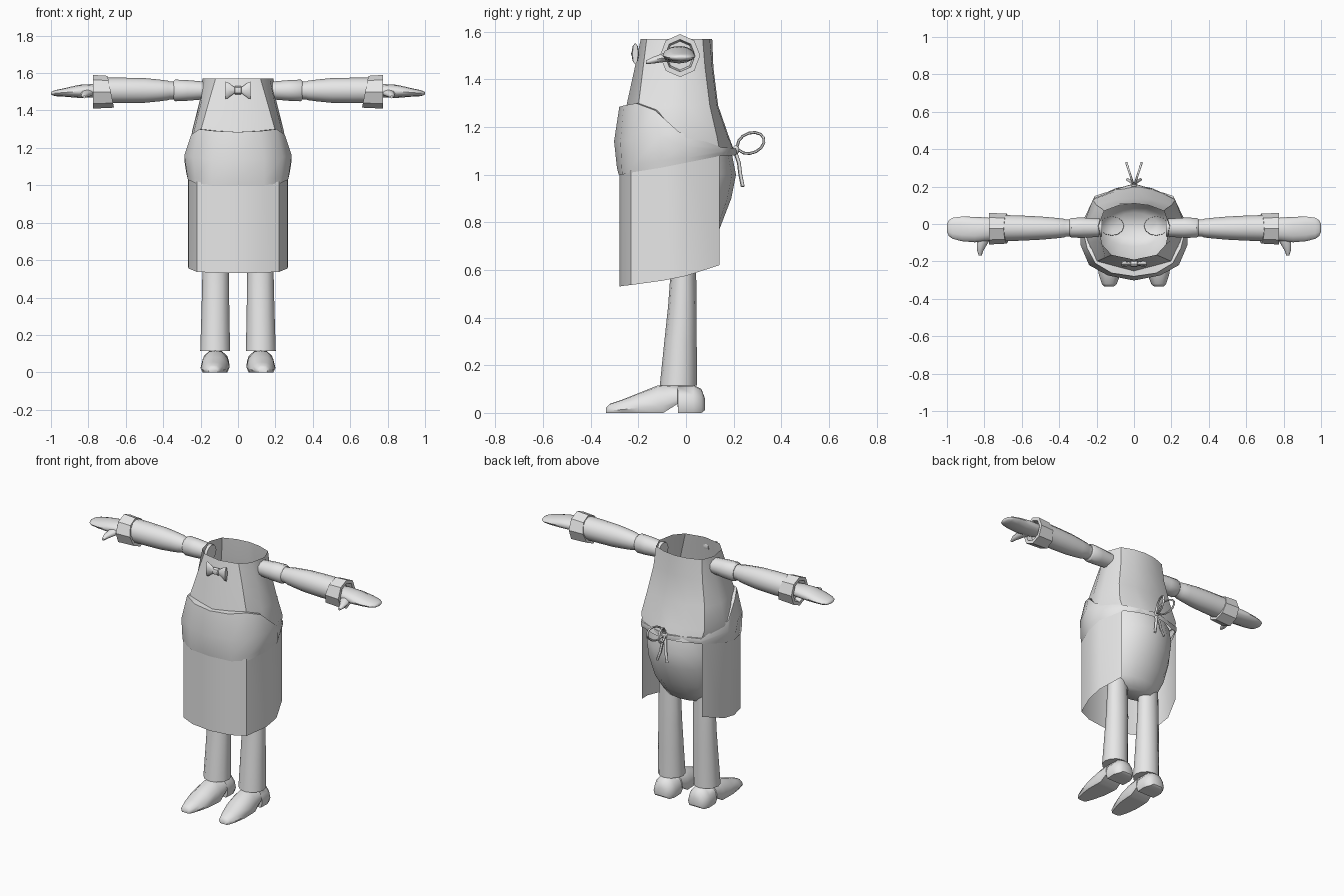
import bpy, bmesh, math
from mathutils import Vector

cube = bpy.data.objects.get("Cube")
if cube:
    bpy.data.objects.remove(cube, do_unlink=True)

grey = bpy.data.materials.new("light grey")
grey.use_nodes = True
grey.diffuse_color = (0.8, 0.8, 0.8, 1)
grey.node_tree.nodes["Principled BSDF"].inputs["Base Color"].default_value = (0.8, 0.8, 0.8, 1)


def finish(name, bm, angle):
    bmesh.ops.remove_doubles(bm, verts=bm.verts, dist=0.0005)
    bmesh.ops.recalc_face_normals(bm, faces=bm.faces)
    me = bpy.data.meshes.new(name)
    bm.to_mesh(me)
    bm.free()
    me.materials.append(grey)
    ob = bpy.data.objects.new(name, me)
    bpy.context.collection.objects.link(ob)
    bpy.ops.object.select_all(action='DESELECT')
    ob.select_set(True)
    bpy.context.view_layer.objects.active = ob
    bpy.ops.object.shade_smooth_by_angle(angle=math.radians(angle))
    return ob


def loft(name, rings, closed=True, caps=(False, False), side=1, angle=40):
    """Skin a list of equal point rings; side=-1 flips x."""
    bm = bmesh.new()
    vs = [[bm.verts.new((side * p[0], p[1], p[2])) for p in r] for r in rings]
    n = len(rings[0])
    for a, b in zip(vs, vs[1:]):
        for i in range(n if closed else n - 1):
            j = (i + 1) % n
            bm.faces.new((a[i], a[j], b[j], b[i]))
    for cap, ring in zip(caps, (vs[0], vs[-1])):
        if cap:
            bm.faces.new(ring)
    return finish(name, bm, angle)


def pair(name, *args, **kw):
    for label, s in (("left_", 1), ("right_", -1)):
        loft(label + name, *args, side=s, **kw)


def ring(c, u, v, n=12):
    """Ellipse around c with half axes u and v."""
    c, u, v = Vector(c), Vector(u), Vector(v)
    return [c + u * math.cos(t) + v * math.sin(t)
            for t in (2 * math.pi * i / n for i in range(n))]


def ring_x(x, y, z, ry, rz, n=12):
    return ring((x, y, z), (0, ry, 0), (0, 0, rz), n)


def ring_z(x, y, z, rx, ry, n=12):
    return ring((x, y, z), (rx, 0, 0), (0, ry, 0), n)


def mirrored(half):
    """Half outline, front centre to back, extended to both sides."""
    return [(-x, y, z) for x, y, z in reversed(half[1:])] + half


# Torso, an open shell with a flat shirt front
torso = [
    (1.57, [(0, -.19), (.12, -.165), (.17, -.11), (.19, -.01), (.16, .07), (.08, .1), (0, .11)]),
    (1.45, [(0, -.215), (.155, -.18), (.195, -.09), (.205, 0), (.17, .08), (.09, .11), (0, .115)]),
    (1.29, [(0, -.25), (.2, -.2), (.235, -.1), (.245, 0), (.2, .1), (.1, .13), (0, .135)]),
    (1.16, [(0, -.28), (.22, -.21), (.265, -.1), (.27, 0), (.22, .13), (.1, .175), (0, .18)]),
    (1.08, [(0, -.27), (.21, -.2), (.25, -.1), (.26, 0), (.2, .145), (.1, .19), (0, .21)]),
]
loft("torso", [mirrored([(x, y, z) for x, y in h]) for z, h in torso], closed=False, angle=35)

# Hips, a rounded bowl
hips = [(1.1, .24, -.25, .19), (1.0, .245, -.25, .21), (.9, .24, -.23, .19), (.77, .21, -.17, .14),
        (.7, .18, -.12, .09), (.65, .13, -.08, .06)]
loft("hips", [ring_z(0, (a + b) / 2, z, rx, (b - a) / 2, 16) for z, rx, a, b in hips],
     caps=(False, True), angle=60)

# Apron bib, tapering into a waistband at the back
bib = [
    [(0, -.283, 1.0), (.14, -.268, 1.0), (.225, -.225, 1.01), (.268, -.1, 1.03), (.273, 0, 1.05), (.205, .15, 1.08), (0, .215, 1.085)],
    [(0, -.29, 1.03), (.14, -.27, 1.03), (.23, -.225, 1.04), (.273, -.1, 1.06), (.277, 0, 1.07), (.207, .15, 1.09), (0, .216, 1.09)],
    [(0, -.302, 1.14), (.14, -.275, 1.14), (.24, -.22, 1.15), (.287, -.11, 1.16), (.285, -.01, 1.12), (.21, .15, 1.1), (0, .217, 1.1)],
    [(0, -.28, 1.285), (.12, -.262, 1.29), (.207, -.21, 1.3), (.25, -.13, 1.27), (.275, -.03, 1.18), (.21, .15, 1.115), (0, .215, 1.11)],
    [(0, -.245, 1.285), (.1, -.22, 1.29), (.19, -.19, 1.3), (.235, -.12, 1.27), (.26, -.03, 1.17), (.2, .14, 1.115), (0, .2, 1.11)],
]
loft("apron_bib", [mirrored(r) for r in bib], closed=False, angle=50)

# Apron skirt, open at the back
skirt = [(0, -.28, 1.01, .53), (.13, -.267, 1.01, .533), (.22, -.23, 1.02, .537),
         (.265, -.1, 1.04, .555), (.268, 0, 1.06, .575), (.21, .14, 1.09, .62)]
loft("apron_skirt", [mirrored([(x, y, t) for x, y, t, b in skirt]),
                     mirrored([(x, y, b) for x, y, t, b in skirt])], closed=False, angle=35)

# Trouser legs
legs = [(.72, .12, -.01, .065, .05), (.56, .12, -.012, .07, .055), (.45, .12, -.015, .072, .06),
        (.3, .121, -.023, .075, .068), (.115, .122, -.032, .08, .078)]
pair("trouser_leg", [ring_z(x, y, z, rx, ry) for z, x, y, rx, ry in legs], caps=(False, True))

# Shoes with a raised arch and a separate heel step: y, centre x, half width, bottom, top
shoe = [(-.335, .133, .025, 0, .022), (-.32, .132, .04, 0, .038), (-.27, .13, .058, 0, .055),
        (-.2, .126, .074, 0, .083), (-.12, .122, .077, 0, .115), (-.095, .121, .076, 0, .117),
        (-.035, .12, .072, .038, .118), (-.034, .12, .072, 0, .118), (.03, .12, .075, 0, .118),
        (.065, .12, .06, 0, .1), (.08, .12, .035, .012, .06)]
section = [(-.85, 0), (-1, .25), (-.85, .65), (-.45, .95), (0, 1),
           (.45, .95), (.85, .65), (1, .25), (.85, 0)]
pair("shoe", [[(cx + w * u, y, b + (t - b) * v) for u, v in section] for y, cx, w, b, t in shoe],
     caps=(True, True), angle=45)

# Sleeves
upper = [(.17, .048, .046), (.21, .05, .05), (.27, .054, .055), (.335, .053, .058), (.345, .045, .05)]
pair("upper_sleeve", [ring_x(x, -.02, 1.507, ry, rz) for x, ry, rz in upper], caps=(True, True))
fore = [(.33, .044, .046), (.365, .046, .048), (.375, .05, .052), (.42, .055, .058),
        (.5, .062, .066), (.6, .067, .068), (.7, .07, .068)]
pair("forearm_sleeve", [ring_x(x, -.022, 1.507, ry, rz) for x, ry, rz in fore], caps=(True, True))


# Turned-back cuffs with a slanted inner edge
def cuff_ring(x, r, slant):
    return [(p.x + (p.z - 1.5) * slant, p.y, p.z)
            for p in ring_x(x, -.025, 1.5, r * .94, r, 8)]


pair("cuff", [cuff_ring(.68, .065, .2), cuff_ring(.68, .085, .2), cuff_ring(.775, .09, 0),
              cuff_ring(.775, .068, 0), cuff_ring(.74, .06, 0)], caps=(False, True), angle=30)

# Hands, palm down, each with a thumb pointing forward
hand = [(.73, -.025, 1.505, .05, .03), (.78, -.028, 1.505, .062, .036), (.85, -.03, 1.502, .068, .035),
        (.92, -.026, 1.497, .066, .024), (.97, -.023, 1.493, .056, .017), (.99, -.022, 1.492, .042, .012),
        (1.0, -.022, 1.492, .02, .006)]
pair("hand", [ring_x(*h) for h in hand], caps=(True, True), angle=60)
thumb = [(.79, -.05, 1.497, .035, .022), (.81, -.1, 1.49, .03, .018),
         (.822, -.14, 1.48, .018, .014), (.822, -.168, 1.472, .008, .007)]
pair("thumb", [ring((x, y, z), (rx, 0, 0), (0, 0, rz), 8) for x, y, z, rx, rz in thumb],
     caps=(True, True), angle=60)

# Bow tie
tie = [(-.067, .012, .046), (-.055, .016, .043), (-.02, .01, .017), (-.016, .018, .022)]
tie += [(-x, a, b) for x, a, b in reversed(tie)]
loft("bow_tie", [ring_x(x, -.213, 1.508, a, b, 8) for x, a, b in tie], caps=(True, True))


# Apron strings tied at the back
def cord(name, pts, radius):
    pts = [Vector(p) for p in pts]
    rings = []
    for i, p in enumerate(pts):
        d = (pts[min(i + 1, len(pts) - 1)] - pts[max(i - 1, 0)]).normalized()
        u = d.cross(Vector((1, 0, 0))).normalized()
        rings.append(ring(p, u * radius, d.cross(u) * radius, 6))
    loft(name, rings, caps=(True, True), angle=60)


for label, s in (("left", 1), ("right", -1)):
    loop = [(0, .205, 1.1)]
    for i in range(13):
        t = math.pi + .25 + (2 * math.pi - .5) * i / 12
        a, b = .058 * math.cos(t), .042 * math.sin(t)
        y = .272 + a * .93 - b * .37
        loop.append((s * .32 * (y - .2), y, 1.133 + a * .37 + b * .93))
    loop.append((0, .205, 1.1))
    cord(label + "_string_loop", loop, .006)
    cord(label + "_string_tail", [(0, .205, 1.1), (s * .012, .222, 1.05),
                                  (s * .02, .228, 1.0), (s * .035, .238, .95)], .008)
loft("string_knot", [ring_x(x, .21, 1.105, r, r * 1.3, 8)
                     for x, r in ((-.016, .007), (-.007, .015), (.007, .015), (.016, .007))],
     caps=(True, True), angle=60)
